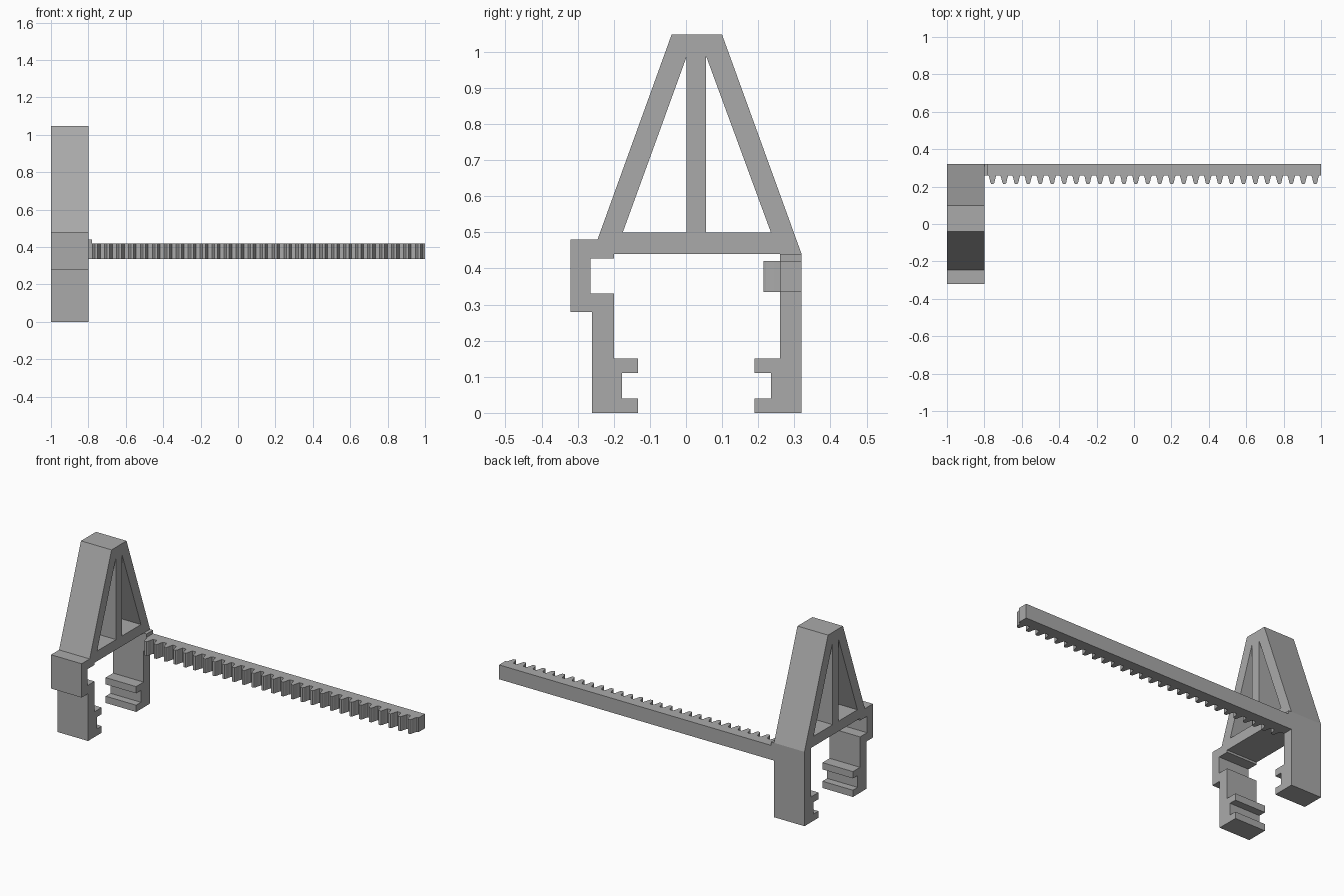
import bpy
import bmesh
from mathutils import Vector

if "Cube" in bpy.data.objects:
    bpy.data.objects.remove(bpy.data.objects["Cube"], do_unlink=True)

grey = bpy.data.materials.new("plain grey")
grey.use_nodes = True
colour = (0.4, 0.4, 0.4, 1)
grey.diffuse_color = colour
grey.node_tree.nodes["Principled BSDF"].inputs["Base Color"].default_value = colour


def extruded(name, loops, place, depth):
    """Fill an outline with optional holes and extrude it by depth."""
    bm = bmesh.new()
    edges = []
    for loop in loops:
        verts = [bm.verts.new(place(a, b)) for a, b in loop]
        edges += [bm.edges.new((v, verts[i - 1])) for i, v in enumerate(verts)]
    bmesh.ops.triangle_fill(bm, edges=edges, use_beauty=True)
    result = bmesh.ops.extrude_face_region(bm, geom=bm.faces[:], use_keep_orig=True)
    moved = [g for g in result["geom"] if isinstance(g, bmesh.types.BMVert)]
    bmesh.ops.translate(bm, verts=moved, vec=Vector(depth))
    bmesh.ops.recalc_face_normals(bm, faces=bm.faces[:])
    mesh = bpy.data.meshes.new(name)
    bm.to_mesh(mesh)
    bm.free()
    mesh.materials.append(grey)
    obj = bpy.data.objects.new(name, mesh)
    bpy.context.collection.objects.link(obj)
    return obj


# Clip frame: two notched legs, a crossbar and a tapered tower
outline = [
    (-.26, 0), (-.133, 0), (-.133, .04), (-.177, .04), (-.177, .11), (-.133, .11),
    (-.133, .15), (-.2, .15), (-.2, .33), (-.265, .33), (-.265, .427), (-.2, .427),
    (-.2, .44), (.26, .44), (.26, .15), (.19, .15), (.19, .11), (.235, .11),
    (.235, .04), (.19, .04), (.19, 0), (.32, 0), (.32, .44), (.1, 1.047),
    (-.04, 1.047), (-.245, .48), (-.32, .48), (-.32, .28), (-.26, .28)]
front_window = [(-.175, .5), (.002, .5), (.002, .987)]
back_window = [(.056, .5), (.235, .5), (.056, .987)]
extruded("clip_frame", [outline, front_window, back_window],
         lambda y, z: (-1, y, z), (.2, 0, 0))

# Toothed rack: a long bar with evenly spaced tapering teeth
tooth = [(-.021, .26), (-.016, .245), (-.011, .222), (-.007, .215),
         (.007, .215), (.011, .222), (.016, .245), (.021, .26)]
count, first, last = 28, -.757, .969
rack = [(-.8, .32), (-.8, .26)]
for i in range(count):
    centre = first + (last - first) * i / (count - 1)
    rack += [(centre + x, y) for x, y in tooth]
rack += [(1, .26), (1, .32)]
extruded("toothed_rack", [rack], lambda x, y: (x, y, .335), (0, 0, .085))

# Small raised block joining the rack to the frame
block = [(-.8, .26), (-.78, .26), (-.78, .32), (-.8, .32)]
extruded("rack_root", [block], lambda x, y: (x, y, .42), (0, 0, .02))
